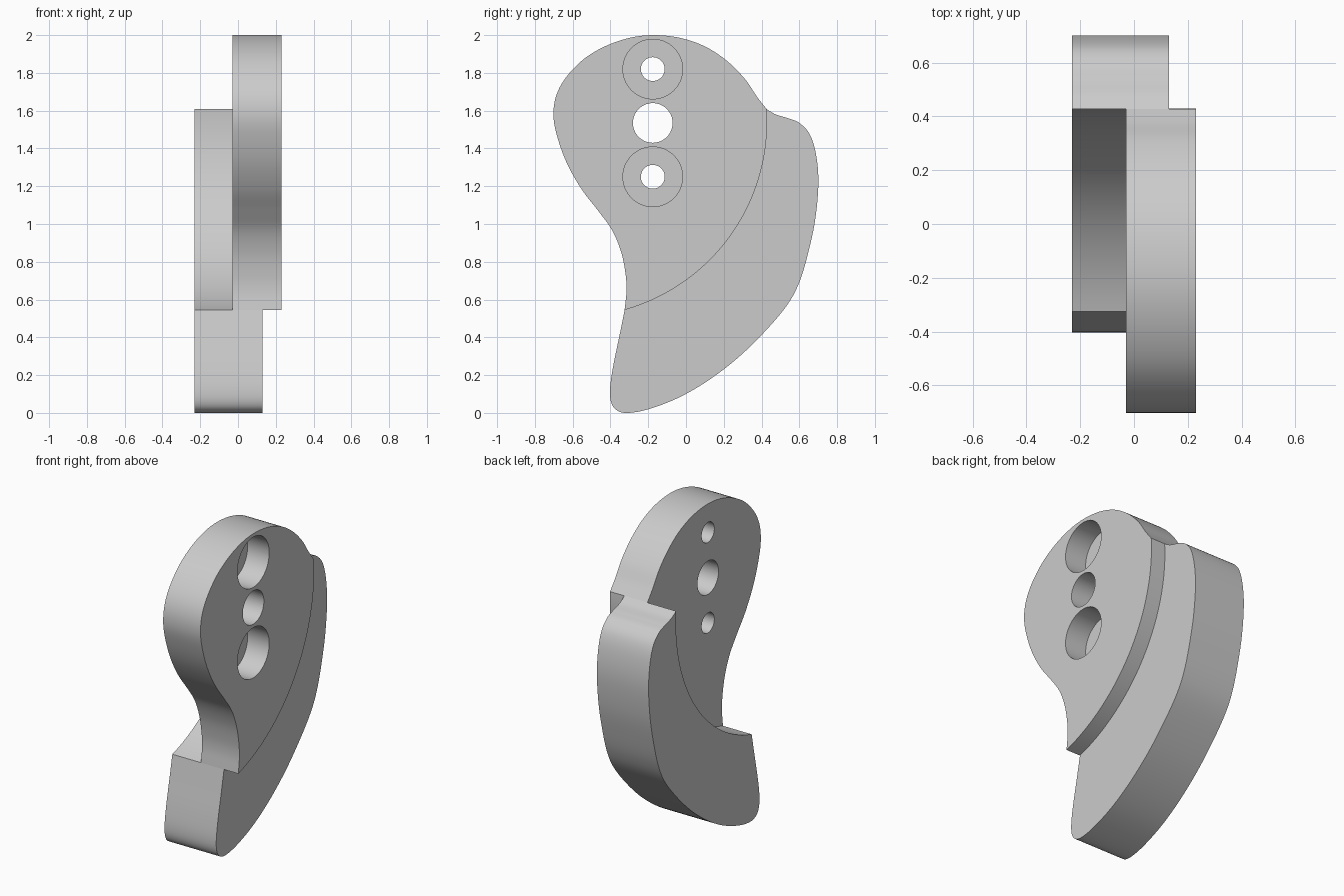
import bpy, bmesh, math
from mathutils import Vector

cube = bpy.data.objects.get("Cube")
if cube:
    bpy.data.objects.remove(cube, do_unlink=True)

grey = bpy.data.materials.new("plain grey")
grey.use_nodes = True
grey.diffuse_color = (0.6, 0.6, 0.6, 1)
grey.node_tree.nodes["Principled BSDF"].inputs["Base Color"].default_value = grey.diffuse_color


def smooth_path(points, steps=8):
    """Smooth open curve through (y, z) points; the last point is left out."""
    pts = [Vector(p) for p in points]
    pts = [2 * pts[0] - pts[1]] + pts + [2 * pts[-1] - pts[-2]]
    path = []
    for a, b, c, d in zip(pts, pts[1:], pts[2:], pts[3:]):
        for i in range(steps):
            t = i / steps
            path.append(0.5 * (2 * b + (c - a) * t + (2 * a - 5 * b + 4 * c - d) * t ** 2
                               + (3 * b - a - 3 * c + d) * t ** 3))
    return path


def arc(start, end, centre, steps=48):
    """Circular arc between two (y, z) points; the last point is left out."""
    a, b = Vector(start) - Vector(centre), Vector(end) - Vector(centre)
    a0, a1 = math.atan2(a.y, a.x), math.atan2(b.y, b.x)
    path = []
    for i in range(steps):
        t = i / steps
        ang = a0 + (a1 - a0) * t
        radius = a.length * (1 - t) + b.length * t
        path.append(Vector(centre) + radius * Vector((math.cos(ang), math.sin(ang))))
    return path


def extrude_plate(name, outline, x0, x1):
    """Solid plate with a (y, z) outline, running from x0 to x1."""
    bm = bmesh.new()
    face = bm.faces.new([bm.verts.new((x0, p.x, p.y)) for p in outline])
    out = bmesh.ops.extrude_face_region(bm, geom=[face])
    moved = [v for v in out["geom"] if isinstance(v, bmesh.types.BMVert)]
    bmesh.ops.translate(bm, verts=moved, vec=(x1 - x0, 0, 0))
    bmesh.ops.recalc_face_normals(bm, faces=bm.faces)
    mesh = bpy.data.meshes.new(name)
    bm.to_mesh(mesh)
    bm.free()
    mesh.materials.append(grey)
    obj = bpy.data.objects.new(name, mesh)
    bpy.context.collection.objects.link(obj)
    return obj


def drill(obj, z, radius, x0, x1):
    """Cut a round hole along x."""
    ring = [Vector((HOLE_Y + radius * math.cos(k * math.tau / 64),
                    z + radius * math.sin(k * math.tau / 64))) for k in range(64)]
    cutter = extrude_plate("hole_cutter", ring, x0, x1)
    mod = obj.modifiers.new("hole", "BOOLEAN")
    mod.operation, mod.solver, mod.object = "DIFFERENCE", "EXACT", cutter
    bpy.context.view_layer.objects.active = obj
    bpy.ops.object.modifier_apply(modifier=mod.name)
    bpy.data.objects.remove(cutter, do_unlink=True)


# Shared step between the two plates
TOP, LOW, CENTRE = (0.427, 1.608), (-0.325, 0.545), (-0.6, 1.55)
HOLE_Y = -0.176

# Rounded mounting plate, from the top of the step over the crown and down
crown = [TOP, (0.375, 1.675), (0.31, 1.77), (0.215, 1.865), (0.1, 1.94), (-0.03, 1.985),
         (-0.17, 2.0), (-0.3, 1.985), (-0.43, 1.94), (-0.545, 1.87), (-0.64, 1.77),
         (-0.69, 1.67), (-0.701, 1.56), (-0.675, 1.44), (-0.625, 1.31), (-0.55, 1.18),
         (-0.465, 1.07), (-0.39, 0.965), (-0.343, 0.85), (-0.32, 0.735), (-0.315, 0.645), LOW]
mount = extrude_plate("mounting_plate", smooth_path(crown) + arc(LOW, TOP, CENTRE), -0.03, 0.23)

# Curved blade plate, from the bottom of the step around the tip and up
sweep = [LOW, (-0.35, 0.42), (-0.385, 0.25), (-0.402, 0.13), (-0.396, 0.055), (-0.365, 0.013),
         (-0.305, 0.0), (-0.19, 0.022), (-0.03, 0.085), (0.13, 0.18), (0.29, 0.305),
         (0.44, 0.455), (0.545, 0.585), (0.605, 0.705), (0.65, 0.86), (0.685, 1.03),
         (0.701, 1.22), (0.688, 1.37), (0.655, 1.475), (0.6, 1.535), (0.54, 1.56),
         (0.475, 1.58), TOP]
blade = extrude_plate("blade_plate", smooth_path(sweep) + arc(TOP, LOW, CENTRE), -0.23, 0.13)

# Centre bore and two counterbored screw holes
drill(mount, 1.535, 0.105, -0.2, 0.4)
for z in (1.82, 1.25):
    drill(mount, z, 0.158, 0.08, 0.4)
    drill(mount, z, 0.063, -0.2, 0.4)

# Smooth walls with sharp rims
for obj in (mount, blade):
    bpy.ops.object.select_all(action="DESELECT")
    obj.select_set(True)
    bpy.context.view_layer.objects.active = obj
    bpy.ops.object.shade_smooth_by_angle(angle=math.radians(30))
